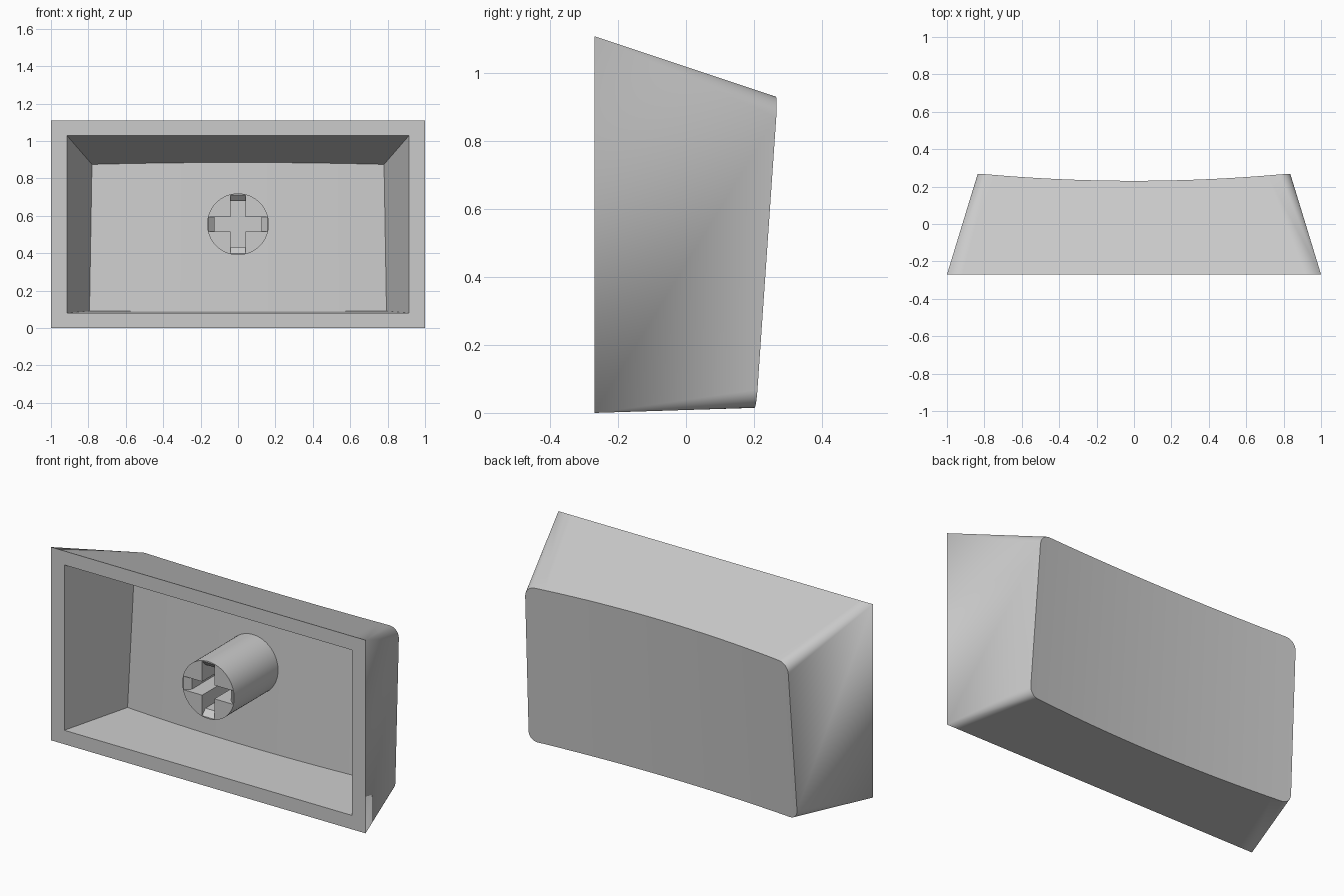
import bpy, bmesh
from math import cos, sin, pi, radians
from mathutils import Matrix

if "Cube" in bpy.data.objects:
    bpy.data.objects.remove(bpy.data.objects["Cube"])

FRONT, BACK = -0.27, 0.27   # depth range of the cap
MID_Z = 0.555

grey = bpy.data.materials.new("light_grey_plastic")
grey.use_nodes = True
grey.diffuse_color = (0.6, 0.6, 0.6, 1)
grey.node_tree.nodes["Principled BSDF"].inputs["Base Color"].default_value = (0.6, 0.6, 0.6, 1)


def make_object(name, bm):
    bmesh.ops.recalc_face_normals(bm, faces=bm.faces)
    mesh = bpy.data.meshes.new(name)
    bm.to_mesh(mesh)
    bm.free()
    mesh.materials.append(grey)
    obj = bpy.data.objects.new(name, mesh)
    bpy.context.collection.objects.link(obj)
    return obj


def smooth(obj):
    bpy.ops.object.select_all(action="DESELECT")
    obj.select_set(True)
    bpy.context.view_layer.objects.active = obj
    bpy.ops.object.shade_smooth_by_angle(angle=radians(30))


def outline(half, low, high, r, arc=8, cols=24):
    """Rounded rectangle in x and z; upper half left to right, then lower half back."""
    quarter = [(half - r + r * cos(pi / 2 * i / arc), r * sin(pi / 2 * i / arc) - r)
               for i in range(arc + 1)]
    span = half - r
    middle = [(span * (2 * i / cols - 1), 0) for i in range(1, cols)]
    upper = [(-x, z) for x, z in quarter] + middle + quarter[::-1]
    return [(x, high + z) for x, z in upper] + [(x, low - z) for x, z in upper[::-1]]


def shell_rings(front, back, surface):
    """Front ring, and the ring where the tapered walls meet the dished surface."""
    near = [(x, FRONT, z) for x, z in front]
    far = []
    for (xa, za), (xb, zb) in zip(front, back):
        t = 1.0
        for _ in range(10):
            x, z = xa + (xb - xa) * t, za + (zb - za) * t
            y = surface(x, z)
            t = (y - FRONT) / (BACK - FRONT)
        far.append((x, y, z))
    return near, far


def outer_dish(x, z):
    return 0.205 + 0.071 * (z - 0.015) - 0.04 * (1 - (x / 0.835) ** 2)


def inner_dish(x, z):
    return 0.13 + 0.057 * (z - 0.09) - 0.03 * (1 - (x / 0.78) ** 2)


# Cap shell: outer walls, dished back, front rim, cavity
bm = bmesh.new()
outer = shell_rings(outline(1, 0, 1.11, 0), outline(0.835, 0.017, 0.93, 0.06), outer_dish)
inner = shell_rings(outline(0.915, 0.08, 1.03, 0), outline(0.752, 0.094, 0.842, 0), inner_dish)
rings = [[bm.verts.new(p) for p in ring] for ring in (outer[1], outer[0], inner[0], inner[1])]
n = len(rings[0])
for a, b in zip(rings, rings[1:]):
    for i in range(n):
        j = (i + 1) % n
        bm.faces.new((a[i], a[j], b[j], b[i]))
for ring in (rings[0], rings[-1]):
    for i in range(n // 2 - 1):
        bm.faces.new((ring[i], ring[i + 1], ring[n - 2 - i], ring[n - 1 - i]))
bmesh.ops.remove_doubles(bm, verts=bm.verts, dist=0.0001)
smooth(make_object("cap_shell", bm))

# Round mounting stem
STEM_END = 0.14
bm = bmesh.new()
bmesh.ops.create_cone(bm, cap_ends=True, segments=64, radius1=0.165, radius2=0.165,
                      depth=STEM_END - FRONT,
                      matrix=Matrix.Translation((0, (STEM_END + FRONT) / 2, MID_Z))
                      @ Matrix.Rotation(pi / 2, 4, "X"))
stem = make_object("mounting_stem", bm)

# Cross socket: two slots whose ends flare at the mouth
cutters = []
for k in range(2):
    bm = bmesh.new()
    side = [(0.125, -0.02), (0.125, FRONT + 0.03), (0.189, FRONT - 0.03)]
    profile = side + [(-u, y) for u, y in side[::-1]]
    face = bm.faces.new([bm.verts.new((u, y, -0.039)) for u, y in profile])
    moved = bmesh.ops.extrude_face_region(bm, geom=[face])["geom"]
    bmesh.ops.translate(bm, vec=(0, 0, 0.078),
                        verts=[g for g in moved if isinstance(g, bmesh.types.BMVert)])
    bm.transform(Matrix.Translation((0, 0, MID_Z)) @ Matrix.Rotation(k * pi / 2, 4, "Y"))
    cutter = make_object("slot_cutter", bm)
    cutter.hide_render = True
    cutters.append(cutter)
    cut = stem.modifiers.new("slot", "BOOLEAN")
    cut.operation, cut.solver, cut.object = "DIFFERENCE", "EXACT", cutter

# Apply the cuts and drop the helpers
bpy.ops.object.select_all(action="DESELECT")
stem.select_set(True)
bpy.context.view_layer.objects.active = stem
for mod in list(stem.modifiers):
    bpy.ops.object.modifier_apply(modifier=mod.name)
for cutter in cutters:
    bpy.data.objects.remove(cutter)
smooth(stem)
